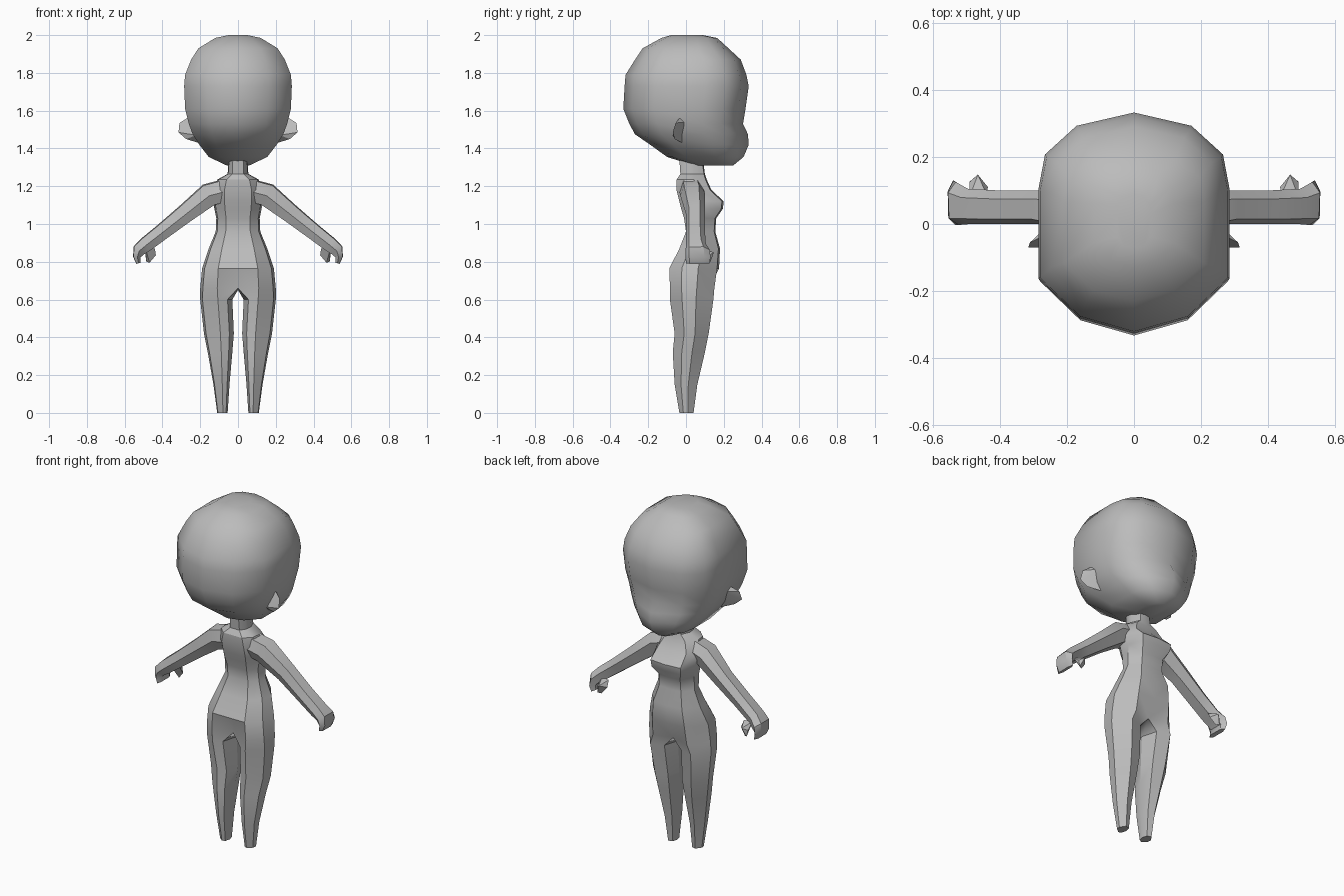
import bpy, bmesh, math
from mathutils import Vector

if "Cube" in bpy.data.objects:
    bpy.data.objects.remove(bpy.data.objects["Cube"])

grey = bpy.data.materials.new("plain_grey")
grey.use_nodes = True
grey.diffuse_color = (0.5, 0.5, 0.5, 1)
grey.node_tree.nodes["Principled BSDF"].inputs["Base Color"].default_value = (0.5, 0.5, 0.5, 1)


def finish(name, bm, angle, mirror=True):
    bmesh.ops.recalc_face_normals(bm, faces=bm.faces[:])
    mesh = bpy.data.meshes.new(name)
    bm.to_mesh(mesh)
    bm.free()
    mesh.materials.append(grey)
    ob = bpy.data.objects.new(name, mesh)
    bpy.context.collection.objects.link(ob)
    bpy.ops.object.select_all(action='DESELECT')
    ob.select_set(True)
    bpy.context.view_layer.objects.active = ob
    bpy.ops.object.shade_smooth_by_angle(angle=math.radians(angle))
    if mirror:
        mod = ob.modifiers.new("mirror", 'MIRROR')
        mod.use_clip = True
    return ob


def bridge(bm, a, b, closed=True):
    n = len(a)
    for i in range(n if closed else n - 1):
        j = (i + 1) % n
        bm.faces.new((a[i], a[j], b[j], b[i]))


def ring(bm, points):
    return [bm.verts.new(p) for p in points]


def hull(name, points):
    bm = bmesh.new()
    ring(bm, points)
    res = bmesh.ops.convex_hull(bm, input=bm.verts[:])
    bmesh.ops.delete(bm, geom=[v for v in bm.verts if not v.link_faces], context='VERTS')
    return finish(name, bm, 30)


# Head: stacked rounded sections, each z, back, front, half width, muzzle bump
half = [(0, 1), (.6, .88), (.93, .62), (1, .3), (1, -.5), (.57, -.86), (0, -1)]
section = half + [(-x, y) for x, y in half[-2:0:-1]]
head_rings = [
    (1.31, .04, .25, .06, 0), (1.355, -.10, .305, .155, .01),
    (1.42, -.19, .332, .205, .03), (1.475, -.27, .328, .24, .03),
    (1.53, -.30, .302, .26, .005), (1.61, -.332, .315, .28, 0),
    (1.73, -.325, .332, .285, 0), (1.79, -.32, .32, .28, 0),
    (1.87, -.27, .29, .248, 0), (1.93, -.23, .225, .21, 0),
    (1.985, -.13, .165, .12, 0), (2.0, -.08, .09, .05, 0)]
bm = bmesh.new()
previous = None
for z, y0, y1, w, bump in head_rings:
    cy, ry = (y0 + y1 - bump) / 2, (y1 - bump - y0) / 2
    pts = [(x * w, cy + ry * y + (bump if y == 1 else 0), z) for x, y in section]
    current = ring(bm, pts)
    if previous:
        bridge(bm, previous, current)
    else:
        bm.faces.new(current)
    previous = current
bm.faces.new(previous)
finish("head", bm, 70, mirror=False)

# Ears: small pointed wedges
hull("ears", [(.21, -.02, 1.43), (.24, .01, 1.54), (.27, -.035, 1.56), (.31, -.055, 1.535),
              (.315, -.07, 1.485), (.275, -.06, 1.45), (.22, -.07, 1.47)])

# Body: half sections from neck to hips, z, half width, back, front, bust width
torso_rings = [
    (1.34, .05, -.035, .09, .6), (1.265, .055, -.03, .10, .6),
    (1.235, .11, -.05, .11, .6), (1.18, .13, -.05, .135, .7),
    (1.12, .13, -.035, .20, .75), (1.08, .125, -.025, .195, .75),
    (1.03, .115, -.01, .16, .6), (.96, .118, 0, .155, .6),
    (.87, .155, -.035, .18, .6), (.765, .19, -.088, .175, .55),
    (.66, .20, -.085, .16, .55)]
bm = bmesh.new()
previous = None
for z, w, y0, y1, front in torso_rings:
    d = y1 - y0
    current = ring(bm, [(0, y0, z), (.55 * w, y0, z), (.93 * w, y0 + .25 * d, z),
                        (w, y0 + .58 * d, z), (front * w, y1 - .04 * d, z), (0, y1, z)])
    if previous:
        bridge(bm, previous, current, closed=False)
    previous = current
# Crotch: tuck the centre in and close the section into a leg
previous[0].co.y += .04
previous[-1].co.y -= .04
previous.append(bm.verts.new((0, .04, .65)))

# Legs: closed sections, z, inner x, outer x, back, front
for z, x0, x1, y0, y1 in [(.6, .03, .2, -.085, .145), (.42, .022, .18, -.06, .12),
                          (.32, .03, .16, -.07, .10), (.15, .045, .13, -.06, .06),
                          (0, .055, .11, -.035, .04)]:
    w, d = x1 - x0, y1 - y0
    spots = [(.15, .1), (.45, 0), (.93, .28), (1, .6), (.6, 1), (.15, .9), (0, .5)]
    current = ring(bm, [(x0 + u * w, y0 + v * d, z) for u, v in spots])
    bridge(bm, previous, current)
    previous = current
bm.faces.new(previous)
finish("body", bm, 32)

# Arms: six-sided sections along a path ending in curled fingers
# each x, z, half thickness, back, front
arm = [(.06, 1.18, .06, -.035, .09), (.155, 1.155, .062, -.03, .10),
       (.28, 1.055, .05, 0, .10), (.40, .96, .043, 0, .10),
       (.49, .89, .04, 0, .105), (.525, .86, .035, -.003, .125),
       (.535, .825, .02, -.003, .13), (.527, .792, .012, 0, .125)]
bm = bmesh.new()
previous = None
for i, (x, z, t, y0, y1) in enumerate(arm):
    a, b = arm[max(i - 1, 0)], arm[min(i + 1, len(arm) - 1)]
    along = Vector((b[0] - a[0], 0, b[1] - a[1])).normalized()
    up = Vector((-along.z, 0, along.x))
    d = y1 - y0
    current = ring(bm, [Vector((x, y0 + v * d, z)) + up * t * u for u, v in
                        [(.9, .15), (1, .75), (.2, 1), (-.9, .8), (-1, .2), (-.1, 0)]])
    if previous:
        bridge(bm, previous, current)
    else:
        bm.faces.new(current)
    previous = current
bm.faces.new(previous)
finish("arms", bm, 32)

# Thumbs
hull("thumbs", [(.44, .09, .87), (.49, .08, .87), (.435, .11, .835), (.465, .147, .85),
                (.49, .125, .835), (.468, .12, .795), (.485, .13, .80)])
